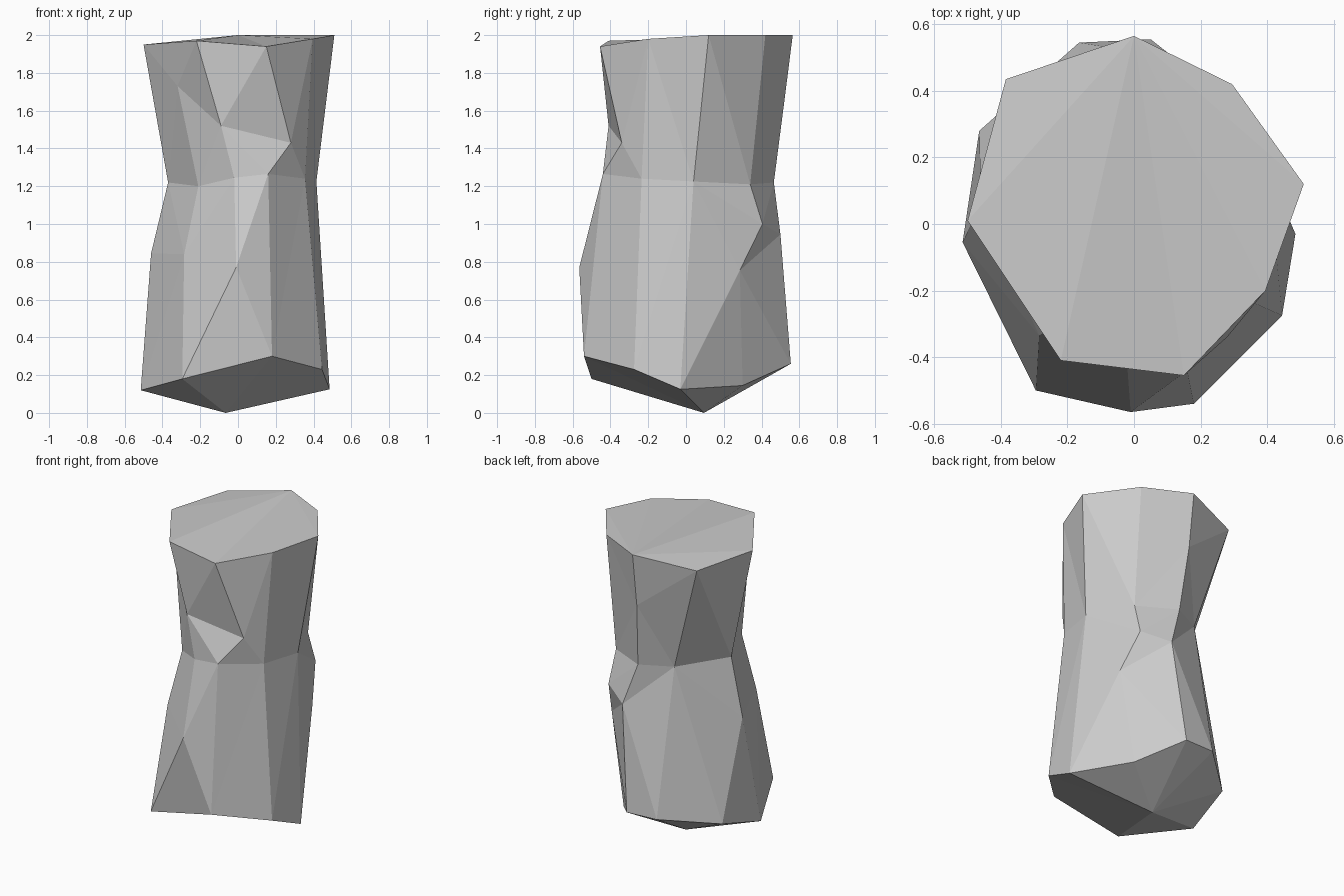
import bpy
import bmesh
from mathutils import Vector

default_cube = bpy.data.objects.get("Cube")
if default_cube:
    bpy.data.objects.remove(default_cube, do_unlink=True)

# Points shared by several ridges of the rock pillar
bottom_tip = (-.065, .095, 0)
top_back = (0, .565, 2)
top_back_right = (-.385, .435, 1.945)
top_front_right = (-.22, -.41, 1.97)
waist_back_right = (-.17, .365, 1.22)
foot_front_right = (-.295, -.5, .18)

# Ridges running from foot to crown, counter-clockwise from the left side
ridges = [
    [(.485, -.03, .125), (.415, .04, 1.225), (.51, .12, 2)],
    [(.25, .3, .145), (.35, .285, .755), (.29, .405, 1), (.28, .34, 1.21), (.295, .42, 2)],
    [(.05, .555, .26), (.12, .5, .945), (.03, .465, 1.22), (0, .52, 1.645), top_back],
    [(-.165, .545, .265), waist_back_right, top_back_right],
    [(-.465, .28, .215), waist_back_right, top_back_right],
    [(-.515, -.055, .12), (-.46, .06, .845), (-.37, .05, 1.22), (-.5, .01, 1.95)],
    [foot_front_right, (-.285, -.335, .84), (-.21, -.29, 1.2), (-.32, -.2, 1.73), top_front_right],
    [foot_front_right, (-.01, -.565, .77), (-.02, -.43, 1.245), (-.09, -.41, 1.52), top_front_right],
    [(.18, -.54, .3), (.16, -.44, 1.265), (.28, -.34, 1.43), (.15, -.455, 1.94)],
    [(.445, -.275, .23), (.355, -.235, 1.24), (.395, -.2, 1.98)],
]
# Every ridge meets at the tip below and at the back of the crown above
ridges = [[bottom_tip] + ridge + [top_back] for ridge in ridges]

bm = bmesh.new()
corners = {}


def corner(point):
    """Return the single mesh vertex for a point."""
    if point not in corners:
        corners[point] = bm.verts.new(point)
    return corners[point]


def gap(p, q):
    return (Vector(p) - Vector(q)).length


def stitch(left, right):
    """Fill between two ridges with triangles, taking the shorter diagonal."""
    i = j = 0
    while i < len(left) - 1 or j < len(right) - 1:
        climb_left = gap(left[i + 1], right[j]) if i < len(left) - 1 else float("inf")
        climb_right = gap(left[i], right[j + 1]) if j < len(right) - 1 else float("inf")
        if climb_left <= climb_right:
            triangle = (left[i], right[j], left[i + 1])
            i += 1
        else:
            triangle = (left[i], right[j], right[j + 1])
            j += 1
        if len(set(triangle)) > 2:
            verts = [corner(p) for p in triangle]
            if not bm.faces.get(verts):
                bm.faces.new(verts)


for index, ridge in enumerate(ridges):
    stitch(ridge, ridges[(index + 1) % len(ridges)])
bmesh.ops.recalc_face_normals(bm, faces=bm.faces)

# Rock pillar object, flat shaded
mesh = bpy.data.meshes.new("rock_pillar")
bm.to_mesh(mesh)
bm.free()
pillar = bpy.data.objects.new("rock_pillar", mesh)
bpy.context.collection.objects.link(pillar)

# Stone colour
stone = bpy.data.materials.new("stone_grey")
stone.use_nodes = True
colour = (.6, .6, .6, 1)
stone.diffuse_color = colour
for node in stone.node_tree.nodes:
    if node.type == "BSDF_PRINCIPLED":
        node.inputs["Base Color"].default_value = colour
        node.inputs["Roughness"].default_value = .9
mesh.materials.append(stone)
